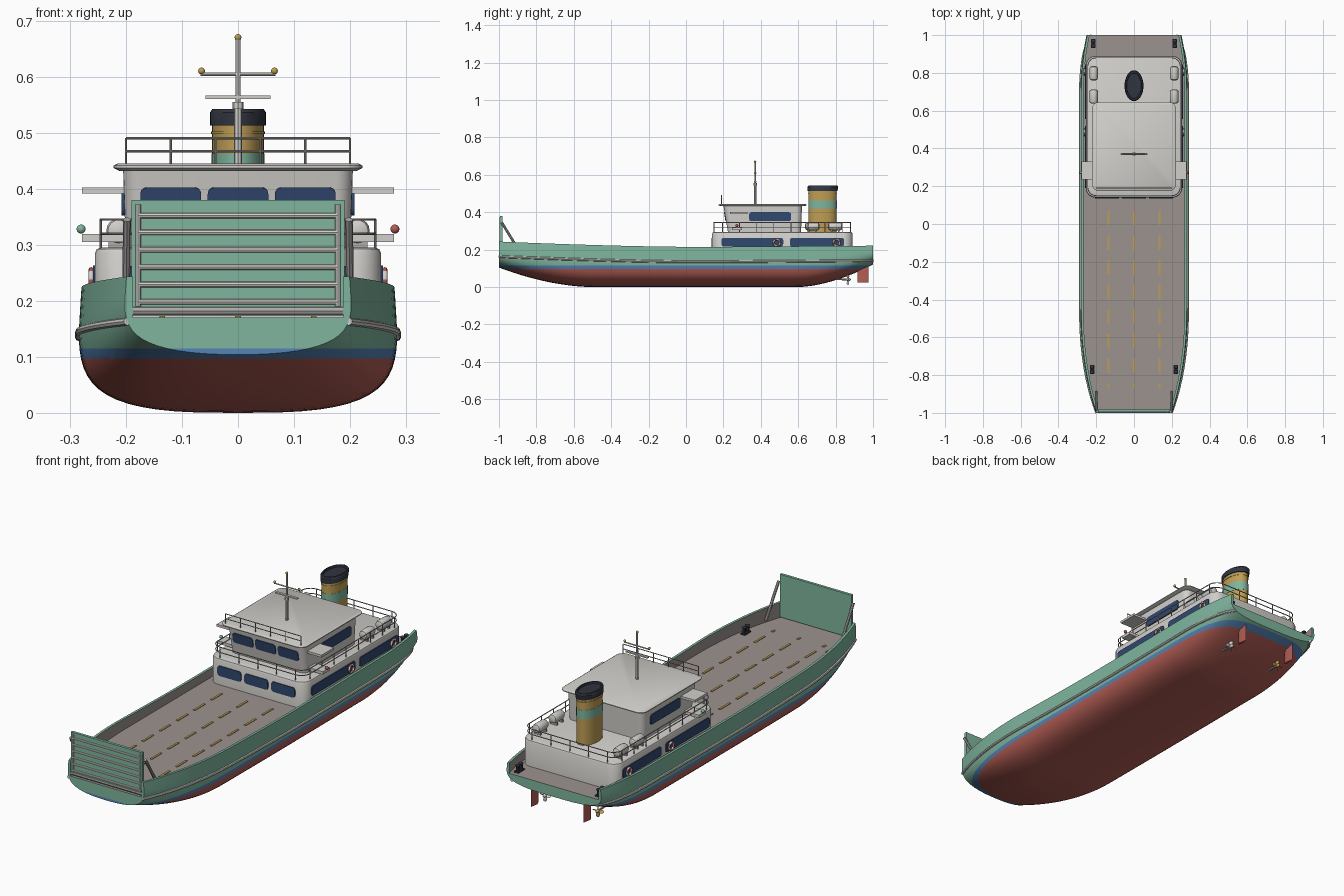
import bpy, bmesh, math
from math import sin, cos, pi, radians
from mathutils import Vector

old = bpy.data.objects.get("Cube")
if old:
    bpy.data.objects.remove(old)


def material(name, *rgb):
    m = bpy.data.materials.new(name)
    m.use_nodes = True
    m.diffuse_color = (*rgb, 1)
    m.node_tree.nodes["Principled BSDF"].inputs["Base Color"].default_value = (*rgb, 1)
    return m


GREEN = material("sea green", .21, .46, .34)
RED = material("bottom red", .45, .11, .09)
BLUE = material("waterline blue", .09, .23, .47)
GLASS = material("window navy", .03, .065, .16)
WHITE = material("off white", .64, .63, .60)
DECK = material("deck grey", .33, .29, .275)
GOLD = material("gold", .52, .34, .09)
BLACK = material("soft black", .03, .035, .05)
STEEL = material("steel grey", .42, .40, .39)


def finish(name, bm, mats, smooth=True):
    me = bpy.data.meshes.new(name)
    bmesh.ops.recalc_face_normals(bm, faces=bm.faces)
    bm.to_mesh(me)
    bm.free()
    for m in mats:
        me.materials.append(m)
    if smooth:
        me.shade_smooth()
        me.set_sharp_from_angle(angle=radians(35))
    ob = bpy.data.objects.new(name, me)
    bpy.context.scene.collection.objects.link(ob)
    return ob


def loft(rings):
    """Skin matching closed rings and cap both ends."""
    bm = bmesh.new()
    vs = [[bm.verts.new(p) for p in r] for r in rings]
    n = len(rings[0])
    for a, b in zip(vs, vs[1:]):
        for i in range(n):
            bm.faces.new((a[i], a[(i + 1) % n], b[(i + 1) % n], b[i])).material_index = i
    for r in (vs[0], vs[-1]):
        bm.faces.new(r).material_index = 0
    return bm


def solid(name, rings, mat):
    bm = loft(rings)
    for f in bm.faces:
        f.material_index = 0
    return finish(name, bm, [mat])


def round_rect(hx, y0, y1, r, z, n=6):
    pts = []
    for k, (sx, y) in enumerate([(1, y1 - r), (-1, y1 - r), (-1, y0 + r), (1, y0 + r)]):
        for i in range(n + 1):
            a = (k + i / n) * pi / 2
            pts.append((sx * (hx - r) + r * cos(a), y + r * sin(a), z))
    return pts


def ellipse(cy, rx, ry, z, rake=0, n=32):
    return [(rx * cos(2 * pi * i / n), cy + ry * sin(2 * pi * i / n),
             z + rake * sin(2 * pi * i / n)) for i in range(n)]


def plate(name, loc, w, h, rot, mat, r=.012, t=.008):
    ob = solid(name, [round_rect(w / 2, -h / 2, h / 2, r, z, 4) for z in (-t / 2, t / 2)], mat)
    ob.location, ob.rotation_euler = loc, rot
    return ob


def box(name, lo, hi, mat):
    return solid(name, [[(lo[0], lo[1], z), (hi[0], lo[1], z), (hi[0], hi[1], z),
                         (lo[0], hi[1], z)] for z in (lo[2], hi[2])], mat)


def tubes(name, paths, r, mat, cyclic=False):
    cu = bpy.data.curves.new(name, "CURVE")
    cu.dimensions, cu.bevel_depth, cu.bevel_resolution, cu.use_fill_caps = "3D", r, 2, True
    for path in paths:
        sp = cu.splines.new("POLY")
        sp.points.add(len(path) - 1)
        for p, co in zip(sp.points, path):
            p.co = (*co, 1)
        sp.use_cyclic_u = cyclic
    tmp = bpy.data.objects.new(name + " path", cu)
    bm = bmesh.new()
    bm.from_mesh(tmp.to_mesh())
    tmp.to_mesh_clear()
    bpy.data.objects.remove(tmp)
    return finish(name, bm, [mat])


def ball(name, loc, r, mat, scale=(1, 1, 1)):
    bm = bmesh.new()
    bmesh.ops.create_uvsphere(bm, u_segments=16, v_segments=10, radius=r)
    ob = finish(name, bm, [mat])
    ob.location, ob.scale = loc, scale
    return ob


# Hull shape: keel rise, half breadth, sheer and section curve
def ramp(v, a, b):
    return min(max((v - a) / (b - a), 0), 1)


def sheer(y):
    return .215 + .028 * ramp(y, 0, -1) ** 1.5 + .006 * ramp(y, .2, 1)


def keel(y):
    return .104 * ramp(y, -.5, -1) ** 1.8 + .12 * ramp(y, .6, 1) ** 1.7


def breadth(y, z):
    t = ramp(z, keel(y), sheer(y))
    half = .285 - .082 * ramp(y, -.45, -1) ** 2.2 - .033 * ramp(y, .7, 1) ** 2
    q = 3 - .7 * ramp(y, -.5, -1)
    return half * (1 - (1 - t) ** 5) ** (1 / q) * (1 - .02 * ramp(t, .6, 1))


DECK_Z, WALL, STEPS = .17, .012, 18
stations = [-1 + i / 24 for i in range(49)]
rings = []
for y in stations:
    k, s = keel(y), sheer(y)
    half = [(breadth(y, z), z) for z in (k + (s - k) * (i / STEPS) ** 2 for i in range(STEPS + 1))]
    half += [(half[-1][0] - WALL, s), (breadth(y, DECK_Z) - WALL, DECK_Z)]
    rings.append([(x, y, z) for x, z in half] + [(-x, y, z) for x, z in half[:0:-1]])
bm = loft(rings)
inner = range(STEPS + 1, STEPS + 4)
for f in bm.faces:
    f.material_index = 3 if f.material_index in inner else 0
for z in (.097, .115):
    bmesh.ops.bisect_plane(bm, geom=bm.verts[:] + bm.edges[:] + bm.faces[:],
                           plane_co=(0, 0, z), plane_no=(0, 0, 1))
for f in bm.faces:
    if f.material_index != 3:
        z = f.calc_center_median().z
        f.material_index = 1 if z < .097 else 2 if z < .115 else 0
finish("hull", bm, [GREEN, RED, BLUE, DECK])
tubes("rub_rail", [[(s * breadth(y, sheer(y) - .08), y, sheer(y) - .08) for y in stations]
                   for s in (-1, 1)], .007, WHITE)

# Lane dashes
for x in (-.135, 0, .135):
    for i in range(8):
        y, h = (.03 - .13 * i, .039) if i < 7 else (-.855, .01)
        box("lane_dash", (x - .005, y - h, DECK_Z - .002), (x + .005, y + h, DECK_Z + .003), GOLD)

# Bow ramp with its ribs and struts
box("bow_ramp", (-.19, -.995, .175), (.19, -.982, .38), GREEN)
ribs = [[(-.178, -.995, z), (.178, -.995, z)] for z in (.198, .229, .26, .291, .322, .352)]
ribs += [[(x, -.995, .19), (x, -.995, .372)] for x in (-.178, .178)]
tubes("ramp_ribs", ribs, .005, WHITE)
tubes("ramp_hinge", [[(-.19, -.992, .182), (.19, -.992, .182)]], .008, STEEL)
tubes("ramp_struts", [[(s * .198, -.985, .345), (s * .2, -.89, .19)] for s in (-1, 1)], .007, STEEL)

# Deckhouse, bridge and roof
solid("deckhouse", [round_rect(.255, .14, .89, .05, DECK_Z - .01), round_rect(.255, .14, .89, .05, .285),
                    round_rect(.252, .143, .887, .048, .292), round_rect(.245, .15, .88, .045, .295)], WHITE)
solid("bridge", [round_rect(.2, .225, .615, .03, .29), round_rect(.205, .2, .62, .03, .435)], WHITE)
solid("bridge_roof", [round_rect(.212, .185, .635, .03, .432), round_rect(.222, .175, .645, .035, .437),
                      round_rect(.222, .175, .645, .035, .441), round_rect(.215, .182, .638, .03, .445)], WHITE)

# Windows
tilt = math.atan(.025 / .145)
for i in (-1, 0, 1):
    plate("bridge_front_window", (i * .12, .2105, .378), .108, .05, (pi / 2 + tilt, 0, 0), GLASS)
    plate("deckhouse_front_window", (i * .143, .14, .238), .125, .048, (pi / 2, 0, 0), GLASS)
for s in (-1, 1):
    side = (pi / 2, 0, s * pi / 2)
    plate("bridge_side_window", (s * .2035, .45, .376), .225, .048, side, GLASS)
    for a, b in ((.19, .52), (.555, .845)):
        plate("deckhouse_side_window", (s * .255, (a + b) / 2, .24), b - a, .046, side, GLASS)

    # Bridge wings and side lights
    box("bridge_wing", (s * .2, .235, .391), (s * .278, .33, .402), WHITE)
    box("light_shelf", (s * .195, .245, .305), (s * .278, .3, .319), WHITE)
    ball("side_light", (s * .28, .272, .328), .008, RED if s > 0 else GREEN)

    # Lifebuoys with quartered colours
    for y in (.485, .805):
        bpy.ops.mesh.primitive_torus_add(location=(s * .262, y, .238), rotation=(0, pi / 2, 0),
                                         major_radius=.017, minor_radius=.005,
                                         major_segments=24, minor_segments=8)
        buoy = bpy.context.object
        buoy.name = "lifebuoy"
        buoy.data.materials.append(RED)
        buoy.data.materials.append(WHITE)
        for p in buoy.data.polygons:
            p.material_index = int((math.atan2(p.center.y, p.center.x) + pi) / (pi / 4)) % 2
        buoy.data.shade_smooth()

    # Life raft canisters on cradles
    for y in (.675, .798):
        prof = [(-.038, .01), (-.034, .019), (-.026, .022), (.026, .022), (.034, .019), (.038, .01)]
        solid("life_raft", [[(s * .213 + r * cos(a * pi / 8), y + d, .325 + r * sin(a * pi / 8))
                             for a in range(16)] for d, r in prof], WHITE)
        for d in (-.02, .02):
            box("raft_cradle", (s * .213 - .018, y + d - .004, .293), (s * .213 + .018, y + d + .004, .31), STEEL)

    # Twin bollards
    for x, y in ((.222, -.77), (.215, .955)):
        box("bollard_base", (s * x - .012, y - .024, DECK_Z - .002), (s * x + .012, y + .024, .176), BLACK)
        for d in (-.013, .013):
            tubes("bollard", [[(s * x, y + d, .17), (s * x, y + d, .202)]], .008, BLACK)
            ball("bollard_cap", (s * x, y + d, .202), .011, BLACK, (1, 1, .5))

    # Rudder, shaft and propeller
    solid("rudder", [[(s * .14 + x, y, z) for x, y in ((0, .918), (.007, .935), (0, .975), (-.007, .935))]
                     for z in (.025, .118)], RED)
    tubes("rudder_stock", [[(s * .14, .94, .1), (s * .14, .94, .155)]], .005, RED)
    metal = WHITE if s > 0 else GOLD
    tubes("propeller_shaft", [[(s * .14, .74, .045), (s * .14, .865, .04)]], .005, STEEL)
    ball("propeller_hub", (s * .14, .868, .04), .008, metal, (1, 1.7, 1))
    for i in range(4):
        blade = ball("propeller_blade", (s * .14 + .018 * cos(i * pi / 2), .866, .04 + .018 * sin(i * pi / 2)),
                     .012, metal, (1, .75, .15))
        blade.rotation_euler = (radians(40), -i * pi / 2, 0)

# Boat deck railing
loop = round_rect(.245, .15, .88, .045, 0)
tubes("boat_deck_rails", [[(x, y, z) for x, y, _ in loop] for z in (.32, .345)], .0022, STEEL, True)
posts = [(s * .245, .195 + .64 * i / 7) for s in (-1, 1) for i in range(8)]
posts += [(-.2 + .1 * i, y) for i in range(5) for y in (.15, .88)]
tubes("boat_deck_posts", [[(x, y, .29), (x, y, .345)] for x, y in posts], .0022, STEEL)

# Roof front railing
tubes("roof_rail", [[(-.2, .19, z), (.2, .19, z)] for z in (.467, .49)]
      + [[(-.2 + .08 * i, .19, .44), (-.2 + .08 * i, .19, .49)] for i in range(6)], .002, STEEL)

# Funnel in stacked colour bands
for name, z0, z1, grow, mat in (("funnel_base", .29, .42, 0, GOLD), ("funnel_band", .42, .463, .001, GREEN),
                                ("funnel_top", .463, .515, 0, GOLD), ("funnel_ring", .498, .502, .002, GOLD)):
    solid(name, [ellipse(.73, .046 + grow, .075 + grow, z) for z in (z0, z1)], mat)
solid("funnel_cap", [ellipse(.73, .05, .08, .513), ellipse(.732, .05, .082, .536),
                     ellipse(.732, .046, .077, .542), ellipse(.732, .04, .068, .542),
                     ellipse(.732, .038, .066, .534)], BLACK)

# Mast with yards and lamps
MY = .37
tubes("mast_base", [[(0, MY, .44), (0, MY, .545)]], .007, WHITE)
tubes("mast_collar", [[(0, MY, .542), (0, MY, .555)]], .01, WHITE)
tubes("mast_pole", [[(0, MY, .55), (0, MY, .668)]], .0045, WHITE)
tubes("mast_yard", [[(-.067, MY, .604), (.067, MY, .604)]], .003, WHITE)
box("radar_bar", (-.058, MY - .006, .56), (.058, MY + .006, .566), WHITE)
for x, z in ((0, .67), (-.065, .61), (.065, .61)):
    ball("mast_lamp", (x, MY, z), .006, GOLD)
